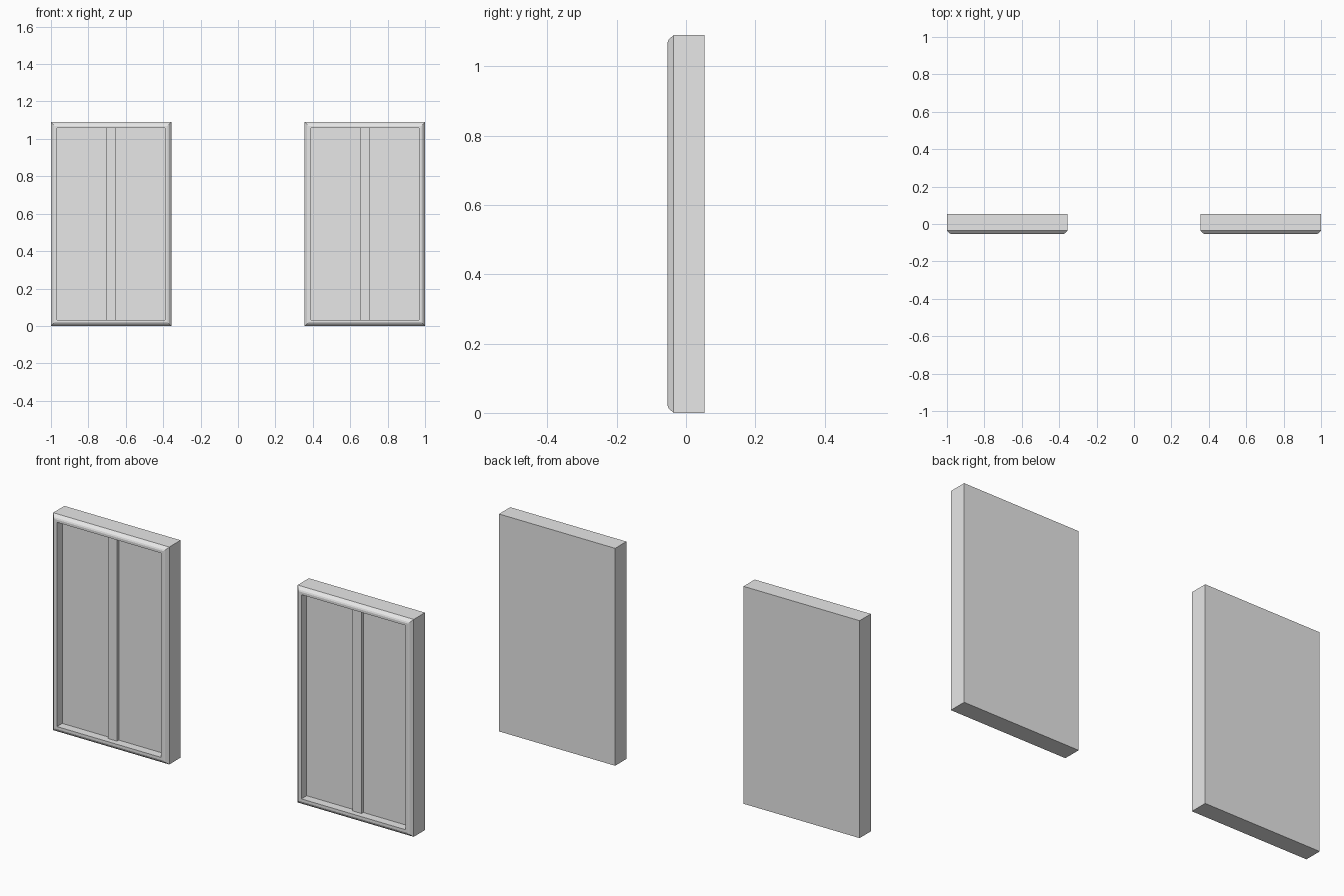
import bpy, bmesh

cube = bpy.data.objects.get("Cube")
if cube:
    bpy.data.objects.remove(cube, do_unlink=True)

W, H = 0.644, 1.09           # outer size of one window
CENTRE = 1 - W / 2           # distance of each window from the middle
PANE_Y = -0.011              # depth of the recessed pane

# Frame cross-section as (inset from outer edge, y), from back to pane
PROFILE = [(0, 0.053), (0, -0.036), (0.013, -0.05),
           (0.02, -0.053), (0.033, -0.053), (0.033, PANE_Y)]

grey = bpy.data.materials.new("light grey")
grey.use_nodes = True
grey.diffuse_color = (0.8, 0.8, 0.8, 1)
grey.node_tree.nodes["Principled BSDF"].inputs["Base Color"].default_value = (0.8, 0.8, 0.8, 1)


def finish(bm, name, x):
    bmesh.ops.recalc_face_normals(bm, faces=bm.faces)
    mesh = bpy.data.meshes.new(name)
    bm.to_mesh(mesh)
    bm.free()
    mesh.materials.append(grey)
    obj = bpy.data.objects.new(name, mesh)
    obj.location.x = x
    bpy.context.collection.objects.link(obj)


def window_frame(name, x):
    """Loft rectangular rings along the profile, closed by back and pane."""
    bm = bmesh.new()
    rings = []
    for inset, y in PROFILE:
        a = W / 2 - inset
        corners = [(-a, inset), (a, inset), (a, H - inset), (-a, H - inset)]
        rings.append([bm.verts.new((cx, y, cz)) for cx, cz in corners])
    for lo, hi in zip(rings, rings[1:]):
        for i in range(4):
            j = (i + 1) % 4
            bm.faces.new((lo[i], lo[j], hi[j], hi[i]))
    bm.faces.new(rings[0])
    bm.faces.new(rings[-1])
    finish(bm, name, x)


def mullion(name, x):
    """Upright bar standing slightly proud of the pane."""
    bm = bmesh.new()
    bmesh.ops.create_cube(bm, size=1)
    inset = PROFILE[-1][0]
    bmesh.ops.scale(bm, vec=(0.049, 0.024, H - 2 * inset), verts=bm.verts)
    bmesh.ops.translate(bm, vec=(0, PANE_Y - 0.002, H / 2), verts=bm.verts)
    finish(bm, name, x)


# Pair of matching windows
for side, sign in (("left", 1), ("right", -1)):
    window_frame(side + "_window_frame", sign * CENTRE)
    mullion(side + "_mullion", sign * CENTRE)
